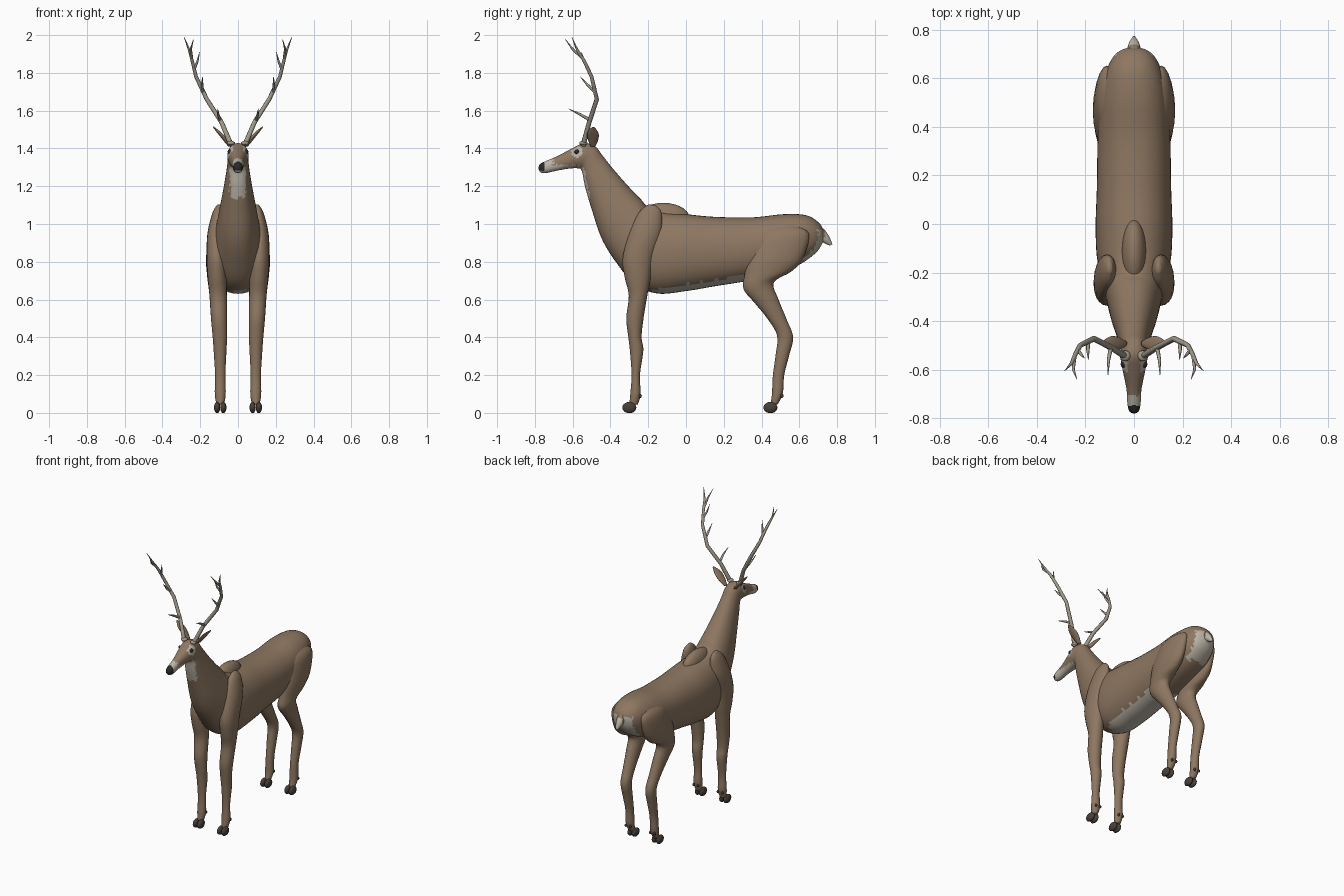
import bpy, bmesh, math, random
from mathutils import Vector, Matrix

random.seed(4)


def material(name, rgb):
    m = bpy.data.materials.new(name)
    m.diffuse_color = (*rgb, 1)
    return m


COAT = material("brown_coat", (0.27, 0.185, 0.12))
PALE = material("pale_fur", (0.50, 0.46, 0.39))
DARK = material("dark_nose_and_eye", (0.025, 0.022, 0.02))
HOOF = material("hoof_grey_brown", (0.065, 0.05, 0.042))
HORN = material("antler_bone", (0.36, 0.325, 0.265))


def finish(bm, name, mats, rule=None):
    """Turn a bmesh into a smooth object, colouring faces by a rule."""
    bmesh.ops.recalc_face_normals(bm, faces=bm.faces)
    bm.normal_update()
    for f in bm.faces:
        f.smooth = True
        if rule:
            f.material_index = rule(f.calc_center_median(), f.normal)
    me = bpy.data.meshes.new(name)
    bm.to_mesh(me)
    bm.free()
    for m in mats:
        me.materials.append(m)
    ob = bpy.data.objects.new(name, me)
    bpy.context.collection.objects.link(ob)
    return ob


def spline(rows, steps):
    """Catmull-Rom interpolation through rows of numbers."""
    out = []
    for i in range(len(rows) - 1):
        p0, p1, p2, p3 = (rows[min(max(i + k, 0), len(rows) - 1)] for k in (-1, 0, 1, 2))
        for s in range(steps):
            t = s / steps
            out.append([0.5 * (2 * b + (c - a) * t + (2 * a - 5 * b + 4 * c - d) * t * t
                               + (3 * b - a - 3 * c + d) * t ** 3)
                        for a, b, c, d in zip(p0, p1, p2, p3)])
    return out + [list(rows[-1])]


def loft(name, rows, mats, rule=None, side=1, sides=20, steps=4, power=2.0):
    """Skin oval sections; each row is edge A (y, z), edge B (y, z), half width, x centre."""
    bm = bmesh.new()
    rings = []
    for ay, az, by, bz, w, x in spline(rows, steps):
        ring = []
        for k in range(sides):
            a = 2 * math.pi * k / sides
            c, s = (math.copysign(abs(v) ** (2 / power), v) for v in (math.cos(a), math.sin(a)))
            ring.append(bm.verts.new((side * (x + w * s), (ay + by) / 2 + c * (ay - by) / 2,
                                      (az + bz) / 2 + c * (az - bz) / 2)))
        rings.append(ring)
    for r, q in zip(rings, rings[1:]):
        for k in range(sides):
            n = (k + 1) % sides
            bm.faces.new((r[k], r[n], q[n], q[k]))
    bm.faces.new(rings[0])
    bm.faces.new(rings[-1])
    return finish(bm, name, mats, rule)


def ellipsoid(name, centre, radii, mat, u=16, v=10, floor=None):
    bm = bmesh.new()
    bmesh.ops.create_uvsphere(bm, u_segments=u, v_segments=v, radius=1,
                              matrix=Matrix.Translation(centre) @ Matrix.Diagonal((*radii, 1)))
    if floor is not None:
        for vert in bm.verts:
            vert.co.z = max(vert.co.z, floor)
    return finish(bm, name, [mat])


def fur_pattern(c, n):
    """0 coat, 1 pale fur, 2 dark nose."""
    j = random.uniform(-0.006, 0.006)
    x, y, z = abs(c.x), c.y, c.z
    if y < -0.748:
        return 2 if z > 1.283 else 1
    if y < -0.705 + j:
        return 1
    if y < -0.56 and z < 1.312 + j:                                   # jaw
        return 1
    if x > 0.025 and math.hypot(y + 0.578, z - 1.382) < 0.03:         # eye surround
        return 1
    if y < -0.47 and 1.14 + 2 * j < z < 1.30 and x < 0.042 + j and n.y < -0.3:   # throat
        return 1
    if -0.21 < y < 0.34 and z < 0.68 + 0.16 * y + j:                  # belly
        return 1
    if y > 0.6 and 0.8 + j < z < 0.97 and x < 0.075 + j and n.y > 0.2:  # rump
        return 1
    return 0


# Trunk, neck and head in one skin, from rump to nose
body_rows = [
    (.732, .95, .728, .91, .012, 0), (.71, 1.0, .69, .85, .075, 0),
    (.64, 1.045, .60, .785, .118, 0), (.52, 1.052, .48, .74, .142, 0),
    (.35, 1.035, .33, .70, .15, 0), (.15, 1.038, .15, .67, .153, 0),
    (0, 1.052, 0, .645, .158, 0), (-.12, 1.065, -.15, .632, .153, 0),
    (-.20, 1.09, -.27, .68, .13, 0), (-.24, 1.132, -.365, .79, .115, 0),
    (-.31, 1.205, -.445, .92, .096, 0), (-.38, 1.285, -.50, 1.08, .075, 0),
    (-.44, 1.36, -.535, 1.20, .06, 0), (-.48, 1.41, -.552, 1.282, .054, 0),
    (-.54, 1.428, -.575, 1.295, .055, 0), (-.60, 1.402, -.62, 1.293, .045, 0),
    (-.68, 1.36, -.68, 1.283, .031, 0), (-.74, 1.334, -.74, 1.27, .027, 0),
    (-.772, 1.318, -.768, 1.273, .02, 0), (-.78, 1.302, -.78, 1.288, .006, 0)]
loft("body_neck_and_head", body_rows, [COAT, PALE, DARK], fur_pattern, sides=44, steps=8, power=2.2)
ellipsoid("withers", (0, -.12, 1.03), (.052, .14, .082), COAT, 24, 14)

# Tail with pale tip and underside
loft("tail", [(.67, .995, .68, .93, .035, 0), (.72, .98, .70, .92, .03, 0),
              (.755, .94, .73, .90, .022, 0), (.775, .893, .762, .885, .006, 0)],
     [COAT, PALE], lambda c, n: int(c.y > .738 or n.z < -.2), steps=6)

front_leg_rows = [
    (-.20, 1.103, -.16, 1.10, .01, .10), (-.25, 1.06, -.13, 1.06, .03, .105),
    (-.30, .95, -.13, .95, .048, .114), (-.335, .82, -.17, .82, .053, .113),
    (-.325, .72, -.19, .70, .05, .11), (-.303, .62, -.205, .62, .046, .105),
    (-.316, .50, -.225, .50, .043, .10), (-.305, .40, -.235, .40, .038, .096),
    (-.297, .33, -.226, .33, .034, .095), (-.288, .20, -.244, .20, .027, .094),
    (-.295, .10, -.24, .10, .029, .094), (-.30, .045, -.255, .045, .02, .094)]
hind_leg_rows = [
    (.50, 1.0, .56, 1.0, .01, .09), (.40, .95, .65, .95, .04, .11),
    (.335, .83, .62, .82, .054, .115), (.31, .73, .56, .75, .05, .115),
    (.305, .655, .465, .69, .047, .11), (.365, .58, .49, .60, .042, .105),
    (.43, .50, .535, .49, .036, .10), (.482, .41, .567, .40, .033, .096),
    (.475, .31, .545, .30, .03, .095), (.46, .20, .52, .20, .026, .094),
    (.455, .10, .512, .10, .028, .094), (.447, .045, .485, .045, .02, .094)]
ear_rows = [(-.505, 1.41, -.48, 1.41, .012, .04), (-.52, 1.45, -.465, 1.445, .014, .068),
            (-.522, 1.485, -.463, 1.48, .012, .098), (-.496, 1.515, -.484, 1.513, .004, .13)]

# Antler branches: points and thickness
beam = [(.035, -.545, 1.415), (.088, -.512, 1.54), (.165, -.472, 1.66), (.222, -.50, 1.78),
        (.243, -.54, 1.865), (.258, -.575, 1.92), (.286, -.605, 1.99)]
branches = [(beam, (.014, .0125, .012, .0105, .009, .007, .001)),
            ([(.245, -.55, 1.88), (.25, -.60, 1.925), (.235, -.64, 1.98)], (.008, .006, .001)),
            ([(.232, -.52, 1.82), (.215, -.54, 1.86), (.203, -.553, 1.91)], (.008, .006, .001)),
            ([(.188, -.482, 1.70), (.19, -.52, 1.735), (.188, -.56, 1.78)], (.009, .007, .001)),
            ([(.095, -.508, 1.55), (.105, -.56, 1.58), (.107, -.622, 1.61)], (.009, .007, .001))]


def antler(name, side):
    cu = bpy.data.curves.new(name, 'CURVE')
    cu.dimensions = '3D'
    cu.bevel_depth = 1
    cu.bevel_resolution = 2
    cu.use_fill_caps = True
    for pts, radii in branches:
        sp = cu.splines.new('POLY')
        sp.points.add(len(pts) - 1)
        for p, (x, y, z), r in zip(sp.points, pts, radii):
            p.co = (side * x, y, z, 1)
            p.radius = r
    cu.materials.append(HORN)
    bpy.context.collection.objects.link(bpy.data.objects.new(name, cu))


for side, tag in ((1, "left"), (-1, "right")):
    # Legs with two-toed hooves and dewclaws
    for leg, rows, hoof_y, heel_y in (("front", front_leg_rows, -.30, -.243),
                                      ("hind", hind_leg_rows, .447, .508)):
        loft(f"{leg}_leg_{tag}", rows, [COAT], side=side, steps=5)
        for k in (-1, 1):
            x = side * .094 + k * .0165
            ellipsoid(f"{leg}_hoof_{tag}", (x, hoof_y, .028), (.017, .037, .03), HOOF, 14, 10, 0)
            ellipsoid(f"{leg}_dewclaw_{tag}", (x, heel_y, .09), (.008, .009, .011), HOOF, 8, 6)
    # Ears, eyes and antlers
    loft(f"ear_{tag}", ear_rows, [COAT], side=side, sides=14, steps=5)
    ellipsoid(f"eye_{tag}", (side * .043, -.578, 1.382), (.012, .014, .013), DARK)
    ellipsoid(f"antler_burr_{tag}", (side * .037, -.543, 1.428), (.022, .022, .012), HORN)
    antler(f"antler_{tag}", side)
